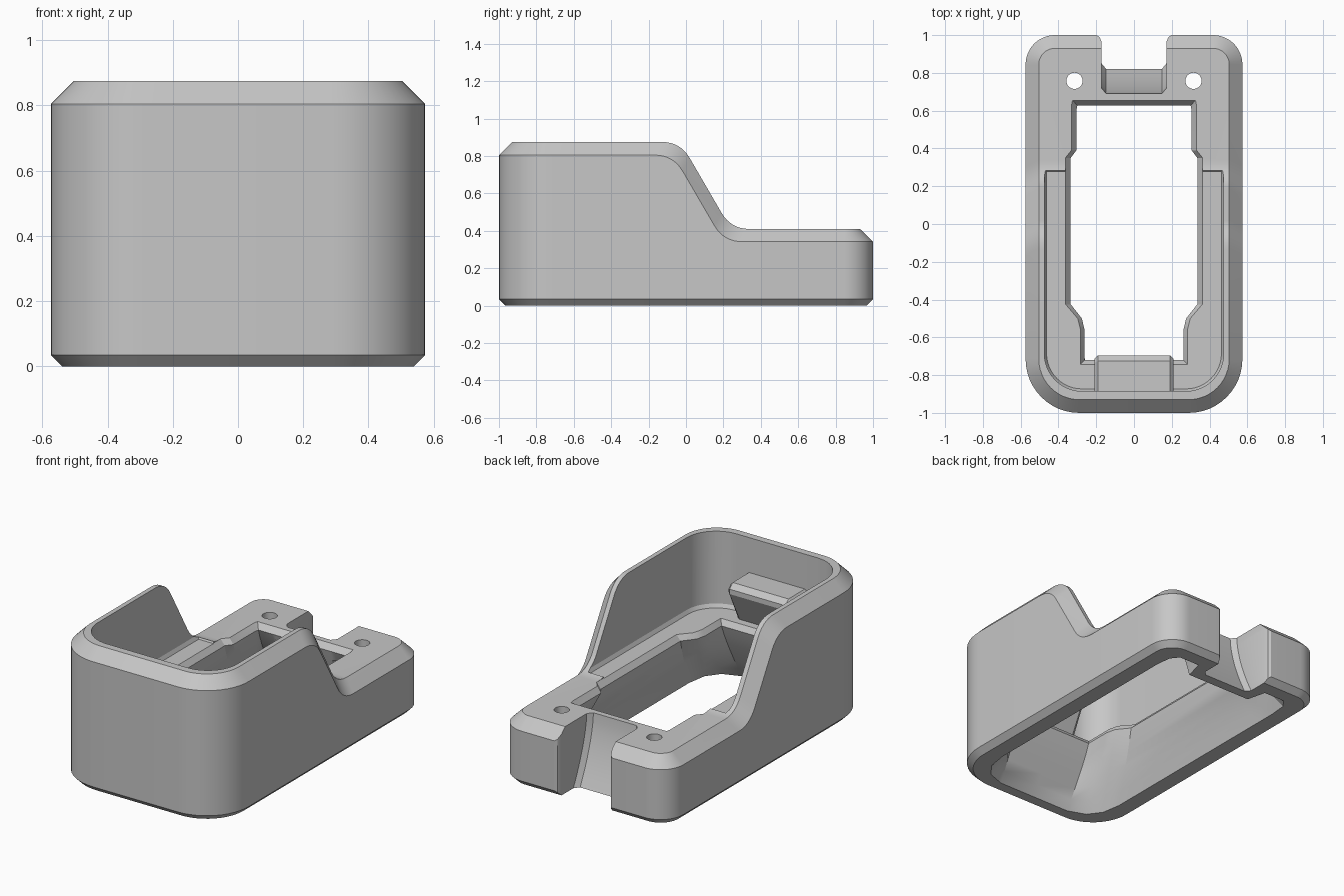
import bpy, bmesh, math
from mathutils import Vector

if "Cube" in bpy.data.objects:
    bpy.data.objects.remove(bpy.data.objects["Cube"], do_unlink=True)

grey = bpy.data.materials.new("light grey plastic")
grey.use_nodes = True
COLOR = (0.57, 0.57, 0.57, 1)
grey.diffuse_color = COLOR
grey.node_tree.nodes["Principled BSDF"].inputs["Base Color"].default_value = COLOR


def loft(name, rings, strip_top=False):
    """Skin closed rings of points; the last ring can be capped by mirrored strips."""
    bm = bmesh.new()
    rows = [[bm.verts.new(p) for p in ring] for ring in rings]
    n = len(rows[0])
    for a, b in zip(rows, rows[1:]):
        for i in range(n):
            j = (i + 1) % n
            bm.faces.new((a[i], a[j], b[j], b[i]))
    bm.faces.new(rows[0][::-1])
    top = rows[-1]
    if strip_top:
        for i in range(n // 2 - 1):
            bm.faces.new((top[i], top[i + 1], top[n - 2 - i], top[n - 1 - i]))
    else:
        bm.faces.new(top)
    bmesh.ops.recalc_face_normals(bm, faces=bm.faces)
    me = bpy.data.meshes.new(name)
    bm.to_mesh(me)
    bm.free()
    me.materials.append(grey)
    ob = bpy.data.objects.new(name, me)
    bpy.context.collection.objects.link(ob)
    return ob


def mirrored(half):
    """Close a +x half outline (front to back) with its mirror image."""
    return half + [(-p[0], *p[1:]) for p in reversed(half)]


def level(half, z):
    return mirrored([(x, y, z) for x, y in half])


def arc(cx, cy, r, a0, a1, n=12):
    steps = [math.radians(a0 + (a1 - a0) * i / n) for i in range(n + 1)]
    return [(cx + r * math.cos(a), cy + r * math.sin(a)) for a in steps]


def side_profile(high, low, ya, yb, r, n=8):
    """Stepped side line: flat, rounded shoulder, slope, rounded foot, flat."""
    a, b = Vector((ya, high)), Vector((yb, low))
    d = (b - a).normalized()
    pts = []
    for corner, din, dout in ((a, Vector((1, 0)), d), (b, d, Vector((1, 0)))):
        p0, p2 = corner - din * r, corner + dout * r
        for i in range(n + 1):
            t = i / n
            q = p0 * (1 - t) ** 2 + corner * 2 * t * (1 - t) + p2 * t * t
            pts.append((q.x, q.y))
    return pts


# Outer shell: bottom chamfer, side wall, top chamfer following the step
HALF, FRONT_R, BACK_R = 0.574, 0.285, 0.155


def shell_ring(inset, high, low, profile):
    front = arc(HALF - FRONT_R, FRONT_R - 1, FRONT_R - inset, -90, 0)
    back = arc(HALF - BACK_R, 1 - BACK_R, BACK_R - inset, 0, 90)
    return mirrored([(x, y, high) for x, y in front]
                    + [(HALF - inset, y, z) for y, z in profile]
                    + [(x, y, low) for x, y in back])


upper = side_profile(0.875, 0.41, -0.03, 0.24, 0.10)
lower = side_profile(0.805, 0.342, -0.068, 0.202, 0.10)
flat = [(y, 0) for y, z in lower]
body = loft("body_shell", [
    shell_ring(0.035, 0, 0, flat),
    shell_ring(0, 0.035, 0.035, [(y, 0.035) for y, z in lower]),
    shell_ring(0, 0.805, 0.342, lower),
    shell_ring(0.07, 0.875, 0.41, upper)], strip_top=True)


# Upper tray cavity with a small chamfer along the floor
def tray(inset, z):
    half = arc(0.475 - 0.2, -0.685, 0.2 - inset, -90, 0) + [(0.475 - inset, 0.29 - inset)]
    return level(half, z)


cutters = [loft("tray_cutter", [tray(0.012, 0.408), tray(0, 0.43), tray(0, 1)])]

# Floor opening flaring down into the wide underside hollow
opening = [(0, -.72), (.262, -.72), (.262, -.56), (.276, -.50), (.335, -.425),
           (.335, .35), (.305, .39), (.305, .60), (.30, .627), (.21, .627), (.19, .627), (0, .627)]
base = [(0, -.90), (.25, -.90), (.36, -.86), (.42, -.78), (.44, -.66),
        (.44, .60), (.44, .72), (.43, .83), (.39, .88), (.25, .88), (.22, .76), (0, .76)]


def blend(t):
    return [(a + (c - a) * t, b + (d - b) * t) for (a, b), (c, d) in zip(opening, base)]


edge = [(x * 1.085, y + (0.028 if y > 0.5 else -0.025 if y < -0.6 else 0)) for x, y in opening]
hollow = [level(edge, 0.5), level(edge, 0.41), level(opening, 0.375)]
for i in range(1, 7):
    t = i / 6
    hollow.append(level(blend(t ** 1.15), 0.375 * (1 - t)))
hollow.append(level(base, -0.1))
cutters.append(loft("hollow_cutter", hollow))


# Rear cable notch with a curved guide wall
def notch(z):
    y = 0.69 + 0.13 * max(0, min(1, (0.41 - z) / 0.41)) ** 1.6
    return level([(0, y), (0.147, y), (0.172, y + 0.03), (0.172, 0.965),
                  (0.182, 0.99), (0.2, 1.002), (0.2, 1.1), (0, 1.1)], z)


cutters.append(loft("notch_cutter", [notch(z) for z in
                                     [0.5] + [0.41 * (1 - i / 8) for i in range(9)] + [-0.1]]))

# Screw holes
for side in (-1, 1):
    circle = arc(side * 0.315, 0.758, 0.043, 0, 345, 23)
    cutters.append(loft("screw_hole_cutter", [[(x, y, z) for x, y in circle] for z in (-0.1, 0.6)]))

for cutter in cutters:
    cutter.hide_render = True
    mod = body.modifiers.new(cutter.name, "BOOLEAN")
    mod.operation, mod.solver, mod.object = "DIFFERENCE", "EXACT", cutter
bpy.context.view_layer.objects.active = body
body.select_set(True)
for mod in list(body.modifiers):
    bpy.ops.object.modifier_apply(modifier=mod.name)
for cutter in cutters:
    bpy.data.objects.remove(cutter, do_unlink=True)

# Retaining tab on the inner front wall, undercut towards the floor
tab_full = [(-.9, .66), (-.725, .66), (-.695, .63), (-.695, .60), (-.795, .40), (-.9, .40)]
tab_end = [(-.9, .64), (-.735, .64), (-.715, .62), (-.715, .60), (-.81, .40), (-.9, .40)]
tab = loft("retaining_tab", [[(x, y, z) for y, z in prof] for x, prof in
                             ((-.21, tab_end), (-.19, tab_full), (.19, tab_full), (.21, tab_end))])

# Smooth rounded walls, crisp chamfers
bpy.ops.object.shade_smooth_by_angle(angle=math.radians(25))
